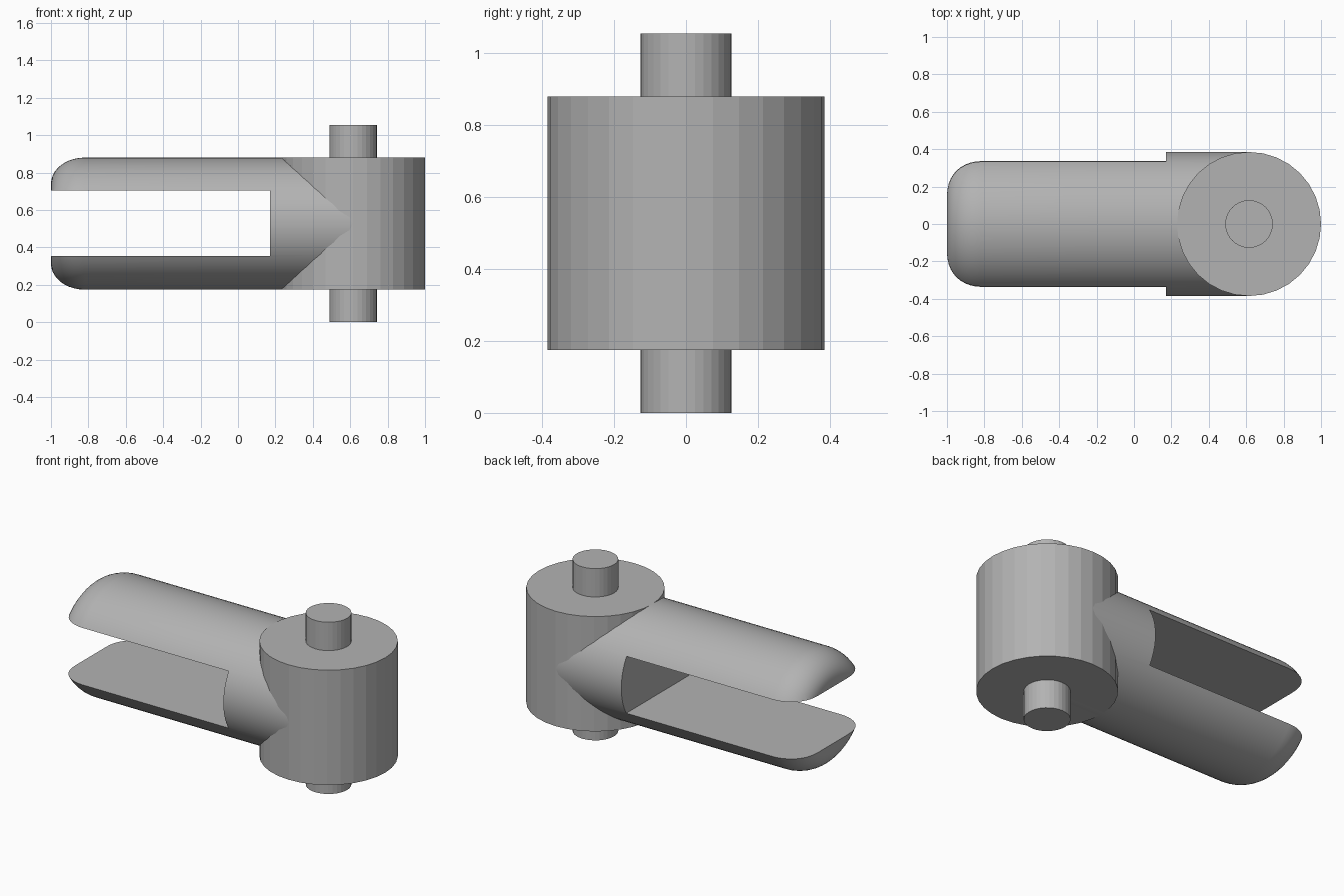
import bpy, bmesh, math
from mathutils import Vector

if "Cube" in bpy.data.objects:
    bpy.data.objects.remove(bpy.data.objects["Cube"], do_unlink=True)

HUB_X, MID_Z = 0.615, 0.527
HALF_W, HALF_H = 0.385, 0.353

steel = bpy.data.materials.new("plain_grey")
steel.use_nodes = True
GREY = (0.45, 0.45, 0.45, 1)
steel.diffuse_color = GREY
steel.node_tree.nodes["Principled BSDF"].inputs["Base Color"].default_value = GREY


def cylinder(name, radius, z0, z1, sides=32):
    bpy.ops.mesh.primitive_cylinder_add(
        vertices=sides, radius=radius, depth=z1 - z0,
        location=(HUB_X, 0, (z0 + z1) / 2))
    ob = bpy.context.object
    ob.name = name
    ob.data.materials.append(steel)
    return ob


def block(name, low, high):
    low, high = Vector(low), Vector(high)
    bpy.ops.mesh.primitive_cube_add(size=1, location=(low + high) / 2)
    ob = bpy.context.object
    ob.name = name
    ob.scale = high - low
    ob.hide_render = True
    return ob


def oval_arm(name, sides=64, steps=10):
    """Oval bar along x with a rounded free end."""
    bm = bmesh.new()
    stations = [(HUB_X, 0), (-0.2, 0)]
    for i in range(steps + 1):
        a = math.pi / 2 * i / steps
        stations.append((-0.82 - 0.18 * math.sin(a), 0.14 * (1 - math.cos(a))))
    rings = []
    for x, inset in stations:
        ring = []
        for k in range(sides):
            t = 2 * math.pi * k / sides
            ring.append(bm.verts.new((x, (HALF_W - inset) * math.cos(t),
                                      MID_Z + (HALF_H - inset) * math.sin(t))))
        rings.append(ring)
    for a, b in zip(rings, rings[1:]):
        for k in range(sides):
            n = (k + 1) % sides
            bm.faces.new((a[k], a[n], b[n], b[k]))
    bm.faces.new(rings[0])
    bm.faces.new(rings[-1])
    bmesh.ops.recalc_face_normals(bm, faces=bm.faces)
    mesh = bpy.data.meshes.new(name)
    bm.to_mesh(mesh)
    bm.free()
    ob = bpy.data.objects.new(name, mesh)
    bpy.context.collection.objects.link(ob)
    ob.data.materials.append(steel)
    return ob


# Upright barrel and the pin ends
cylinder("hinge_barrel", HALF_W, MID_Z - HALF_H + 0.001, MID_Z + HALF_H)
cylinder("upper_pin", 0.127, MID_Z + HALF_H - 0.05, 1.054)
cylinder("lower_pin", 0.127, 0, MID_Z - HALF_H + 0.05)

# Forked arm, slotted between the prongs
arm = oval_arm("forked_arm")
slot = block("slot_cutter", (-1.2, -0.6, 0.355), (0.17, 0.6, 0.703))
cut = arm.modifiers.new("slot", "BOOLEAN")
cut.operation = "DIFFERENCE"
cut.object = slot
cut.solver = "EXACT"
bpy.ops.object.select_all(action="DESELECT")
bpy.context.view_layer.objects.active = arm
arm.select_set(True)
bpy.ops.object.modifier_apply(modifier="slot")
bpy.data.objects.remove(slot, do_unlink=True)
bpy.ops.object.shade_smooth_by_angle(angle=math.radians(35))
